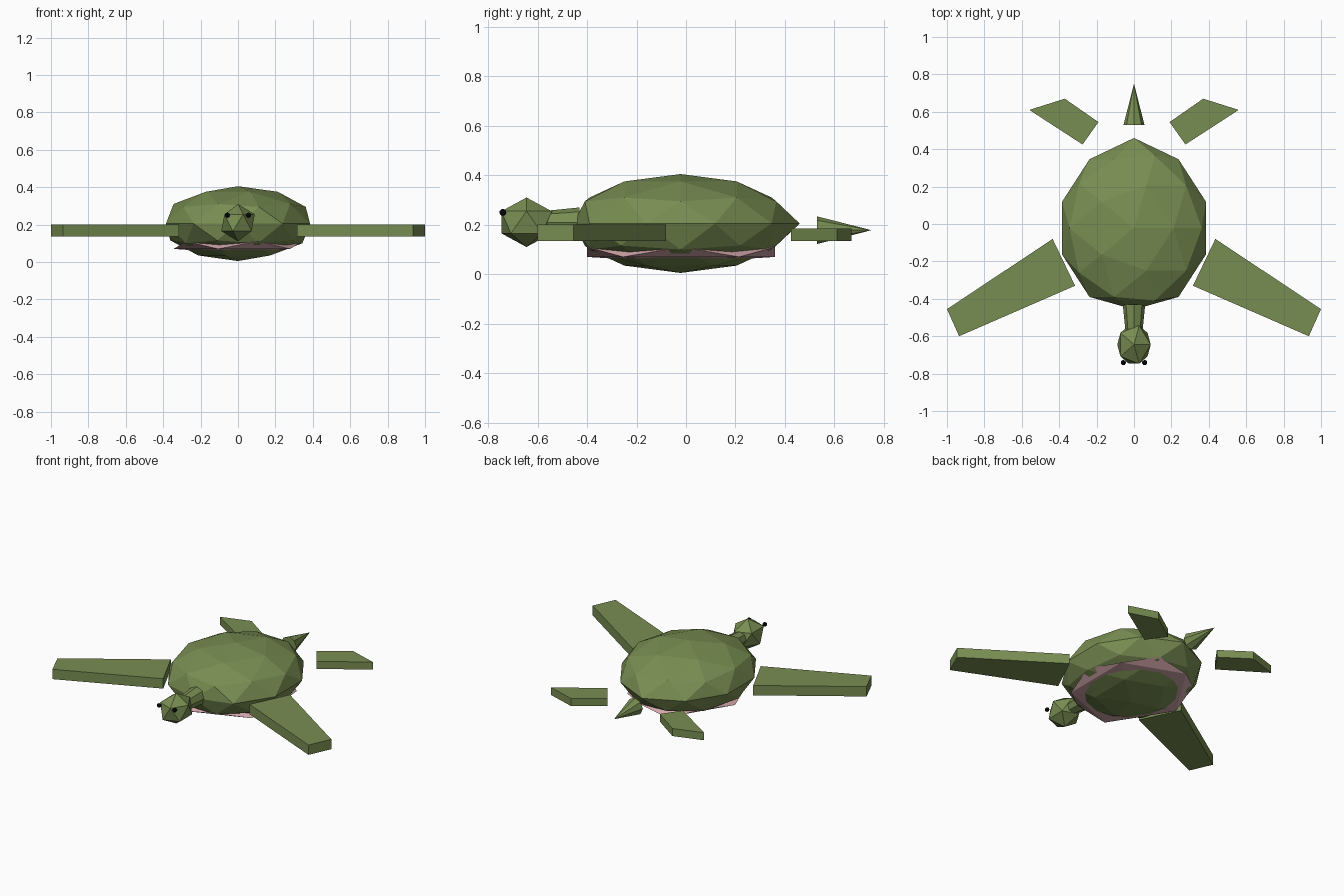
import bpy, bmesh, math
from mathutils import Matrix, Vector

if "Cube" in bpy.data.objects:
    bpy.data.objects.remove(bpy.data.objects["Cube"])


def material(name, rgb):
    m = bpy.data.materials.new(name)
    m.diffuse_color = (*rgb, 1)
    m.use_nodes = True
    m.node_tree.nodes["Principled BSDF"].inputs["Base Color"].default_value = m.diffuse_color
    return m


GREEN = material("olive green", (0.19, 0.27, 0.085))
PINK = material("belly pink", (0.66, 0.39, 0.41))
BLACK = material("black", (0.003, 0.003, 0.003))


def add_object(name, bm, mat):
    bmesh.ops.recalc_face_normals(bm, faces=bm.faces)
    mesh = bpy.data.meshes.new(name)
    bm.to_mesh(mesh)
    bm.free()
    mesh.materials.append(mat)
    ob = bpy.data.objects.new(name, mesh)
    bpy.context.collection.objects.link(ob)
    return ob


def ball(name, centre, radii, mat, level):
    bm = bmesh.new()
    bmesh.ops.create_icosphere(
        bm, subdivisions=level, radius=1,
        matrix=Matrix.Translation(centre) @ Matrix.Diagonal((*radii, 1)))
    return add_object(name, bm, mat)


def cone(name, centre, r_front, r_back, length, sides=8):
    # Tapered tube running along y
    bm = bmesh.new()
    bmesh.ops.create_cone(
        bm, cap_ends=True, segments=sides, radius1=r_front, radius2=r_back, depth=length,
        matrix=Matrix.Translation(centre) @ Matrix.Rotation(-math.pi / 2, 4, 'X'))
    bmesh.ops.remove_doubles(bm, verts=bm.verts, dist=1e-5)
    return add_object(name, bm, GREEN)


def flipper(name, outline, z0, z1, side):
    # Flat plate extruded upward from its outline
    bm = bmesh.new()
    face = bm.faces.new([bm.verts.new((side * x, y, z0)) for x, y in outline])
    top = bmesh.ops.extrude_face_region(bm, geom=[face], use_keep_orig=True)
    verts = [v for v in top["geom"] if isinstance(v, bmesh.types.BMVert)]
    bmesh.ops.translate(bm, verts=verts, vec=(0, 0, z1 - z0))
    return add_object(name, bm, GREEN)


# Shell, with its front and rear points nudged backward
shell = ball("shell", (0, -0.022, 0.205), (0.405, 0.455, 0.2), GREEN, 2)
for v in shell.data.vertices:
    if abs(v.co.x) < 0.01 and abs(v.co.z - 0.205) < 0.01:
        v.co.y = 0.46 if v.co.y > 0 else -0.457

# Belly plate
ball("belly", (0, -0.02, 0.09), (0.385, 0.447, 0.045), PINK, 1)

# Head, neck and tail
ball("head", (0, -0.645, 0.21), (0.1, 0.12, 0.1), GREEN, 1)
cone("neck", (0, -0.5, 0.21), 0.046, 0.06, 0.14)
cone("tail", (0, 0.64, 0.178), 0.056, 0.0, 0.22)

# Paired parts
FRONT = [(0.435, -0.08), (0.315, -0.33), (0.935, -0.6), (1.0, -0.455)]
REAR = [(0.37, 0.67), (0.56, 0.61), (0.275, 0.425), (0.19, 0.545)]
for label, side in (("left", -1), ("right", 1)):
    flipper(label + "_front_flipper", FRONT, 0.135, 0.2, side)
    flipper(label + "_rear_flipper", REAR, 0.135, 0.185, side)
    ball(label + "_eye", (side * 0.057, -0.741, 0.25), (0.014,) * 3, BLACK, 2)
